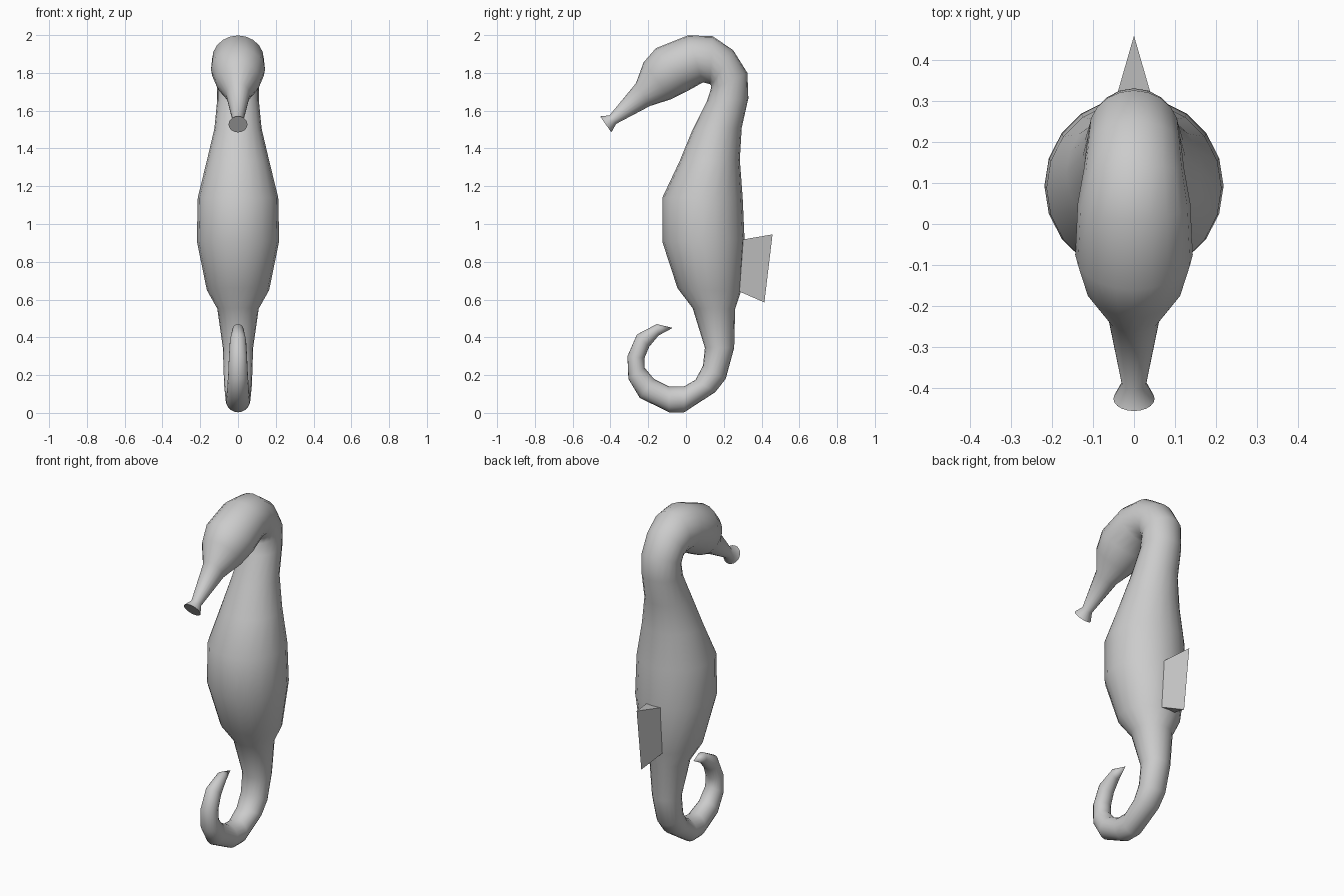
import bpy, bmesh, math
from mathutils import Vector

if "Cube" in bpy.data.objects:
    bpy.data.objects.remove(bpy.data.objects["Cube"])

SIDES = 20

# Stations: outer edge (y, z), inner edge (y, z), half width in x
head = [
    (-.455, 1.57, -.395, 1.485, .05),
    (-.405, 1.575, -.37, 1.53, .03),
    (-.265, 1.745, -.19, 1.625, .063),
    (-.225, 1.855, -.08, 1.66, .118),
    (-.16, 1.93, .01, 1.705, .143),
    (.01, 1.998, .09, 1.75, .137),
    (.14, 1.995, .128, 1.74, .122),
    (.25, 1.92, .134, 1.73, .115),
    (.325, 1.80, .13, 1.71, .11),
]
trunk = [
    (.33, 1.665, .11, 1.65, .11),
    (.295, 1.51, .035, 1.50, .125),
    (.285, 1.34, -.035, 1.33, .165),
    (.30, 1.14, -.125, 1.14, .213),
    (.31, .915, -.125, .905, .218),
    (.29, .64, -.045, .66, .165),
    (.26, .55, .035, .555, .11),
]
tail = [
    (.255, .345, .10, .345, .08),
    (.21, .18, .09, .25, .076),
    (.155, .11, .05, .175, .073),
    (-.01, .003, -.01, .14, .066),
    (-.09, .003, -.09, .14, .064),
    (-.245, .08, -.17, .18, .057),
    (-.305, .18, -.22, .24, .052),
    (-.31, .30, -.22, .29, .048),
    (-.26, .415, -.195, .35, .043),
    (-.155, .47, -.145, .41, .03),
]
tail_tip = (0, -.07, .45)


def finish(bm, name, angle):
    bmesh.ops.recalc_face_normals(bm, faces=bm.faces)
    mesh = bpy.data.meshes.new(name)
    bm.to_mesh(mesh)
    bm.free()
    obj = bpy.data.objects.new(name, mesh)
    bpy.context.collection.objects.link(obj)
    bpy.ops.object.select_all(action='DESELECT')
    obj.select_set(True)
    bpy.context.view_layer.objects.active = obj
    bpy.ops.object.shade_smooth_by_angle(angle=math.radians(angle))
    return obj


# Body: elliptical rings lofted from snout to tail tip
bm = bmesh.new()
rings = []
for yo, zo, yi, zi, w in head + trunk + tail:
    outer, inner = Vector((0, yo, zo)), Vector((0, yi, zi))
    mid, half = (outer + inner) / 2, (outer - inner) / 2
    ring = []
    for k in range(SIDES):
        a = 2 * math.pi * k / SIDES
        ring.append(bm.verts.new(mid + half * math.cos(a) + Vector((w * math.sin(a), 0, 0))))
    rings.append(ring)
for r, s in zip(rings, rings[1:]):
    for k in range(SIDES):
        n = (k + 1) % SIDES
        bm.faces.new((r[k], r[n], s[n], s[k]))

# Mouth cap and tail point
bm.faces.new(rings[0])
tip = bm.verts.new(tail_tip)
for k in range(SIDES):
    bm.faces.new((rings[-1][k], rings[-1][(k + 1) % SIDES], tip))
finish(bm, "body", 60)

# Dorsal fin: wedge tapering to a thin edge
bm = bmesh.new()
left = [bm.verts.new((-.05, y, z)) for y, z in ((.285, .915), (.265, .65))]
right = [bm.verts.new((.05, y, z)) for y, z in ((.285, .915), (.265, .65))]
edge = [bm.verts.new((0, y, z)) for y, z in ((.458, .945), (.415, .585))]
bm.faces.new((left[0], left[1], edge[1], edge[0]))
bm.faces.new((right[0], edge[0], edge[1], right[1]))
bm.faces.new((left[0], right[0], right[1], left[1]))
bm.faces.new((left[0], edge[0], right[0]))
bm.faces.new((left[1], right[1], edge[1]))
finish(bm, "dorsal_fin", 40)
